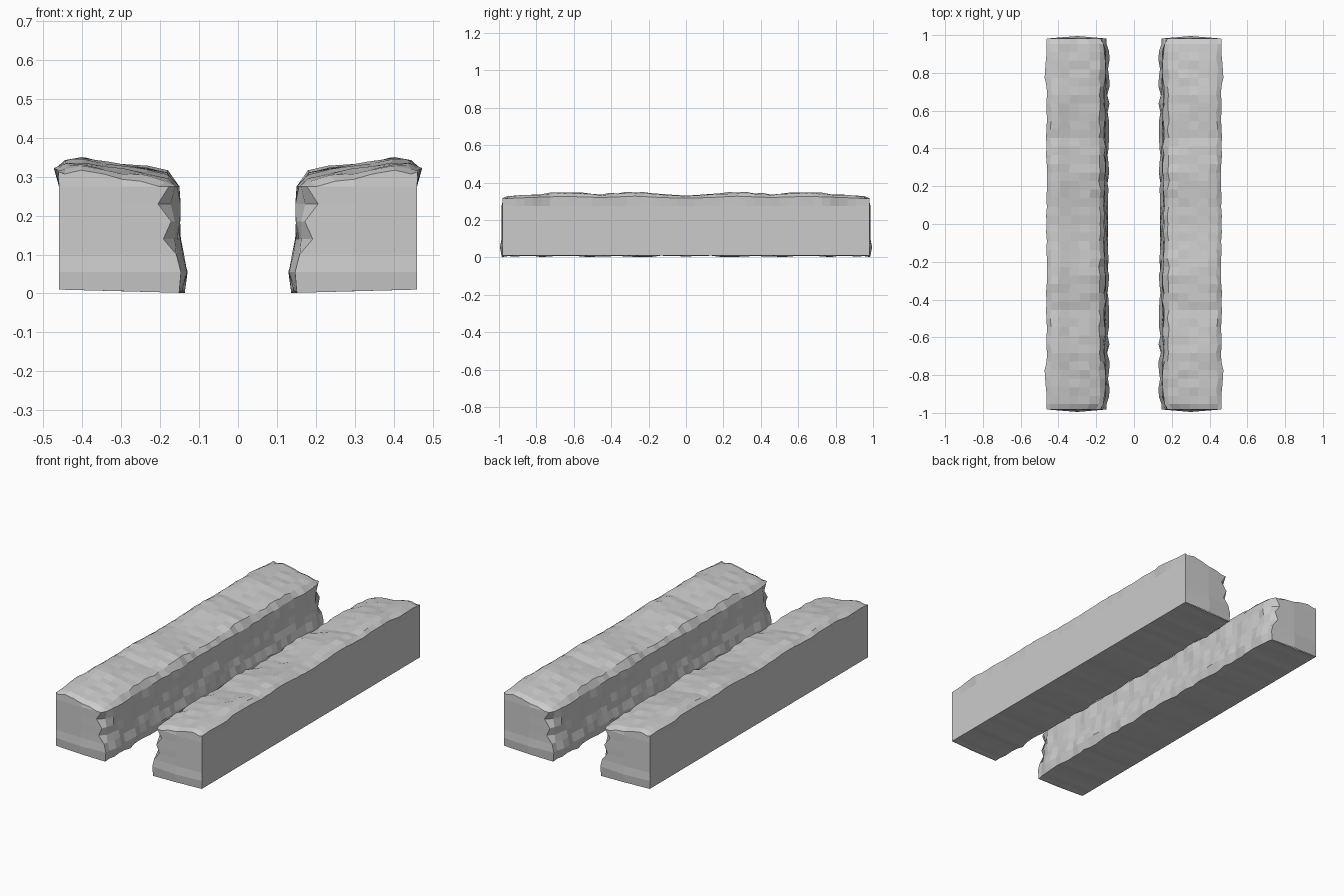
import bpy, bmesh, math, random

if "Cube" in bpy.data.objects:
    bpy.data.objects.remove(bpy.data.objects["Cube"])

random.seed(4)

# Cross-section (x, z): inner wall upward, over the worn top, down the flat outer wall
INNER = [(.143, .004), (.136, .055), (.145, .10), (.152, .14), (.155, .185),
         (.154, .23), (.155, .275)]
TOP = [(.182, .304), (.235, .317), (.29, .323), (.34, .330), (.395, .341), (.44, .336)]
OUTER_Z = [.322, .275, .23, .185, .14, .10, .055, .01]
# Height change along the length (|y|, dz)
HEIGHT = [(0, -.009), (.12, -.004), (.27, .009), (.45, -.003), (.65, .007), (.85, -.004), (1, -.016)]


def height(y):
    y = abs(y)
    for (a, ha), (b, hb) in zip(HEIGHT, HEIGHT[1:]):
        if y <= b:
            return ha + (hb - ha) * (y - a) / (b - a)
    return HEIGHT[-1][1]


def ring(y, end):
    """One slice; end is 0 inside, rising to 1 on the end face."""
    pts = []
    for i, (x, z) in enumerate(INNER):
        chip = end * (.018 + .028 * (i % 2)) if i > 1 else end * .012
        pts.append((x + chip + random.uniform(-.007, .007), y,
                    z + (random.uniform(-.003, .005) if i == 0 else 0)))
    for x, z in TOP:
        pts.append((x + random.uniform(-.006, .006) + end * .02 * (.46 - x) / .3, y,
                    z + height(y) + random.uniform(-.004, .004) - end * .012))
    bulge = .012 * max(0, 1 - abs(abs(y) - .8) / .08)
    for i, z in enumerate(OUTER_Z):
        top = i == 0
        pts.append((.46 + (bulge + random.uniform(0, .006) if top else 0), y,
                    z + (height(y) * .6 if top else 0)))
    return pts


def rough_block(name):
    half = [.0 + .0455 * i for i in range(21)] + [.952]
    stations = [(-y, 0) for y in reversed(half[1:])] + [(y, 0) for y in half]
    stations = [(-.982, 1)] + stations + [(.982, 1)]
    slices = {}
    bm = bmesh.new()
    rings = []
    for y, end in stations:
        key = round(abs(y), 4)
        if key not in slices:
            slices[key] = ring(abs(y), .35 if key == .952 else end)
        s = 1 if y >= 0 else -1
        rings.append([bm.verts.new((p[0], s * p[1], p[2])) for p in slices[key]])
    n = len(rings[0])
    for a, b in zip(rings, rings[1:]):
        for i in range(n):
            j = (i + 1) % n
            bm.faces.new((a[i], b[i], b[j], a[j]))
    # End faces: rows of quads across the block, with a slight bulge low down
    for r, s in ((rings[0], -1), (rings[-1], 1)):
        mids = []
        for i in range(7):
            o = r[n - 1 - i]
            bump = .013 if i == 1 else .004
            mids.append(bm.verts.new((.30, s * (.982 + bump), (r[i].co.z + o.co.z) / 2)))
        for i in range(6):
            bm.faces.new((r[i], r[i + 1], mids[i + 1], mids[i]))
            bm.faces.new((mids[i], mids[i + 1], r[n - 2 - i], r[n - 1 - i]))
        bm.faces.new([r[k] for k in range(6, 10)] + [mids[6]])
        bm.faces.new([mids[6]] + [r[k] for k in range(9, n - 6)])
    bmesh.ops.recalc_face_normals(bm, faces=bm.faces)
    mesh = bpy.data.meshes.new(name)
    bm.to_mesh(mesh)
    bm.free()
    obj = bpy.data.objects.new(name, mesh)
    bpy.context.collection.objects.link(obj)
    return obj


# Pair of rough banks facing each other across the gap
banks = rough_block("rough_stone_banks")
mirror = banks.modifiers.new("mirror", 'MIRROR')
mirror.use_axis[0] = True
mirror.use_mirror_merge = False
